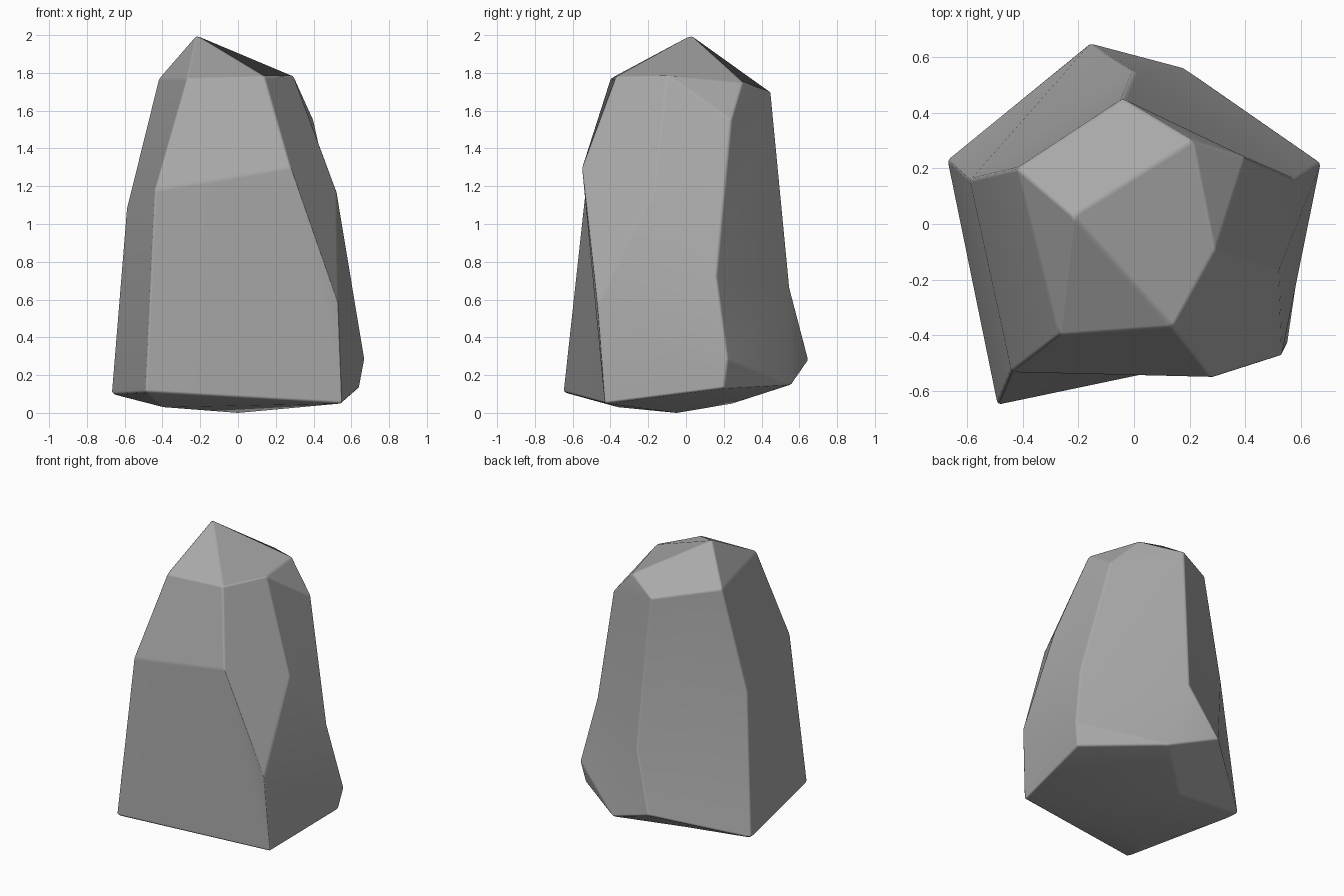
import bpy
import bmesh

cube = bpy.data.objects.get("Cube")
if cube:
    bpy.data.objects.remove(cube, do_unlink=True)

# Corner points of the boulder, from the peak down to the underside
corners = {
    "peak": (-.22, .03, 2),
    # shoulder around the peak
    "shoulder_left": (-.42, .2, 1.77),
    "shoulder_front": (-.27, -.4, 1.77),
    "shoulder_mid": (.14, -.37, 1.78),
    "shoulder_right": (.29, -.1, 1.79),
    "shoulder_rear": (.21, .3, 1.75),
    "shoulder_back": (-.04, .45, 1.7),
    "chip": (.4, .24, 1.55),
    # waist
    "waist_left": (-.59, .16, 1.08),
    "waist_front": (-.44, -.53, 1.18),
    "brow": (.28, -.55, 1.3),
    "flank": (.52, -.17, 1.18),
    "knee": (.53, -.47, .58),
    "waist_right": (.58, .16, .72),
    "waist_back": (0, .55, .66),
    # foot
    "foot_left": (-.67, .23, .1),
    "foot_front": (-.49, -.65, .11),
    "foot_mid": (.55, -.43, .05),
    "hip_right": (.67, .22, .28),
    "foot_right": (.64, .2, .13),
    "foot_rear": (.18, .56, .15),
    "foot_back": (-.16, .65, .28),
    # underside
    "under_back": (-.17, .25, .05),
    "under_mid": (0, -.05, 0),
    "under_front": (-.4, -.36, .03),
}

facets = [
    # crown
    "peak shoulder_left shoulder_front",
    "peak shoulder_front shoulder_mid",
    "peak shoulder_mid shoulder_right shoulder_rear",
    "peak shoulder_rear shoulder_back shoulder_left",
    "shoulder_right chip shoulder_rear",
    "shoulder_rear chip shoulder_back",
    # left side
    "shoulder_left waist_left waist_front shoulder_front",
    "waist_left foot_left foot_front waist_front",
    # front
    "shoulder_front waist_front brow shoulder_mid",
    "waist_front foot_front foot_mid brow",
    "brow foot_mid knee",
    # right side
    "shoulder_mid brow knee flank shoulder_right",
    "shoulder_right flank waist_right chip",
    "flank knee hip_right waist_right",
    "knee foot_mid foot_right hip_right",
    # back
    "shoulder_back chip waist_right waist_back",
    "waist_back waist_right hip_right foot_rear",
    "hip_right foot_right foot_rear",
    "waist_back foot_rear foot_back",
    "shoulder_left shoulder_back waist_back waist_left",
    "waist_left waist_back foot_back foot_left",
    # underside
    "foot_left foot_back under_back",
    "foot_back foot_rear under_back",
    "under_back foot_rear foot_right under_mid",
    "under_mid foot_right foot_mid",
    "foot_left under_back under_front",
    "under_back under_mid under_front",
    "foot_left under_front foot_front",
    "foot_front under_front foot_mid",
    "under_front under_mid foot_mid",
]

bm = bmesh.new()
points = {name: bm.verts.new(co) for name, co in corners.items()}
for facet in facets:
    bm.faces.new([points[name] for name in facet.split()])
bmesh.ops.recalc_face_normals(bm, faces=bm.faces[:])
for face in bm.faces:
    face.smooth = True
mesh = bpy.data.meshes.new("boulder")
bm.to_mesh(mesh)
bm.free()

boulder = bpy.data.objects.new("boulder", mesh)
bpy.context.collection.objects.link(boulder)

# Plain grey stone
stone = bpy.data.materials.new("grey_stone")
stone.use_nodes = True
color = (.4, .4, .4, 1)
stone.diffuse_color = color
shader = next(n for n in stone.node_tree.nodes if n.type == "BSDF_PRINCIPLED")
shader.inputs["Base Color"].default_value = color
mesh.materials.append(stone)

# Slightly worn edges
worn = boulder.modifiers.new("worn_edges", "BEVEL")
worn.width = .012
worn.segments = 2
worn.limit_method = "ANGLE"
worn.angle_limit = .3
worn.harden_normals = True
